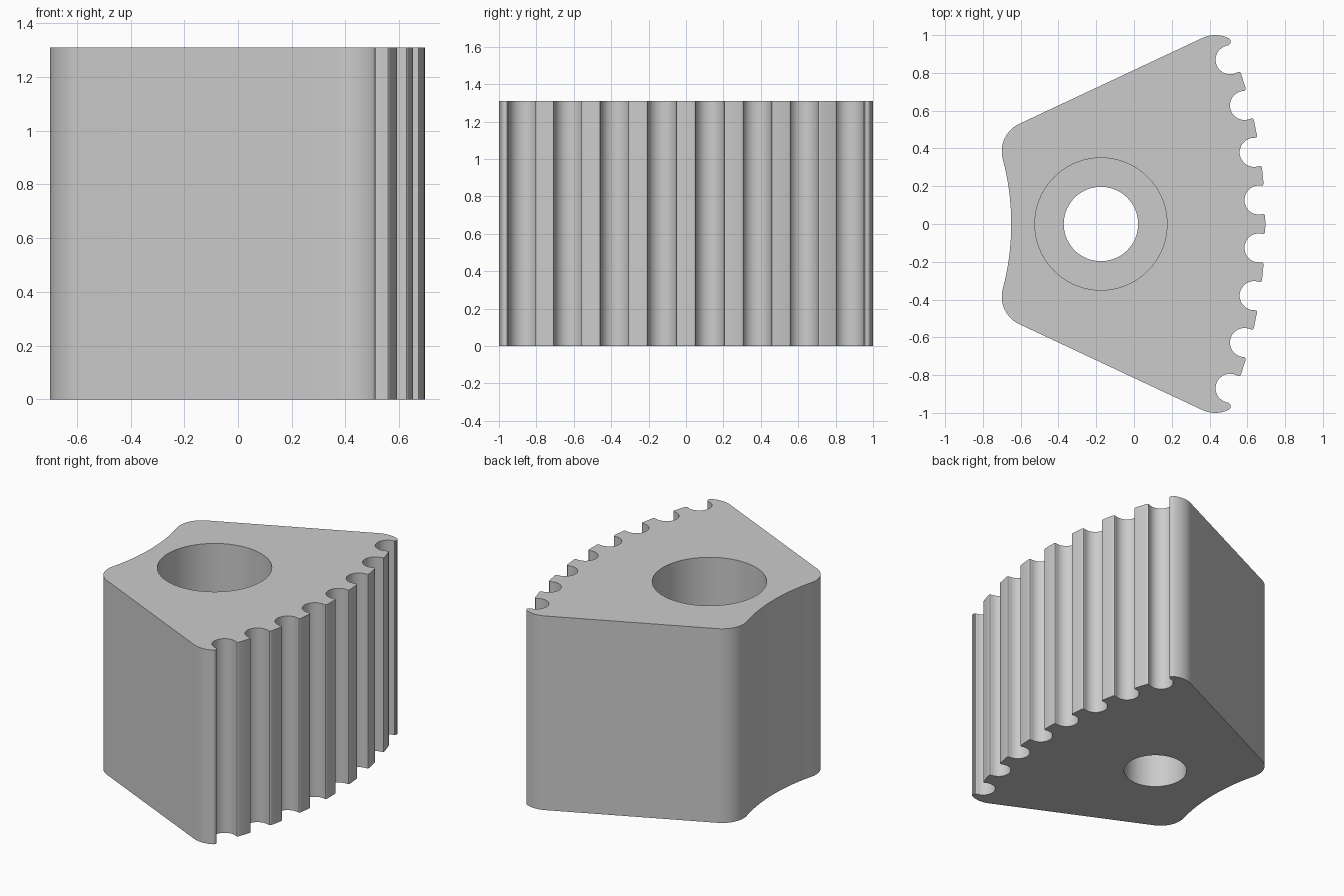
import bpy, bmesh, math
from mathutils import Vector

if "Cube" in bpy.data.objects:
    bpy.data.objects.remove(bpy.data.objects["Cube"], do_unlink=True)

HEIGHT = 1.31
BORE_X = -0.175
FACE_R = 2.53                      # radius of the toothed face
FACE_C = Vector((0.695 - FACE_R, 0))
GROOVE_R, GROOVE_RING, PITCH = 0.077, 2.5, 0.1015
CORNER_R = 0.16


def polar(c, r, a):
    return c + Vector((math.cos(a), math.sin(a))) * r


def arc(c, r, a0, a1, n):
    return [polar(c, r, a0 + (a1 - a0) * i / n) for i in range(n + 1)]


def rounded(p, corner, q, n=4):
    """Soft corner between two points."""
    return [p * (1 - t) ** 2 + corner * 2 * t * (1 - t) + q * t * t
            for t in (i / n for i in range(n + 1))]


def groove(a):
    """Undercut round groove with softened lips, centred on angle a."""
    c = polar(FACE_C, GROOVE_RING, a)
    lip = math.radians(67)
    half = GROOVE_R * math.sin(lip) / FACE_R
    cut = math.radians(85)
    soft = 0.018 / FACE_R
    start = rounded(polar(FACE_C, FACE_R, a - half - soft), polar(c, GROOVE_R, a - lip),
                    polar(c, GROOVE_R, a - cut))
    bowl = arc(c, GROOVE_R, a - cut, a + cut - 2 * math.pi, 20)
    end = rounded(polar(c, GROOVE_R, a + cut), polar(c, GROOVE_R, a + lip),
                  polar(FACE_C, FACE_R, a + half + soft))
    return start + bowl[1:-1] + end


def half_profile():
    pts = [Vector((0.695, 0))]
    for i in range(4):
        pts += groove((i + 0.5) * PITCH)
    # Outer tip, sloping side and back corner
    tip = Vector((0.43, 0.84))
    back = Vector((-0.54, 0.385))
    side = math.atan2(tip.y - back.y, tip.x - back.x) + math.pi / 2
    pts.pop()
    pts += rounded(Vector((0.512, 0.958)), Vector((0.513, 0.98)), polar(tip, CORNER_R, 1.12))
    pts += arc(tip, CORNER_R, 1.2, side, 10)
    # Hollow back, tangent to the back corner
    hollow_r = 1.345
    hollow_c = Vector((-0.65 - hollow_r, 0))
    d = back - hollow_c
    meet = math.atan2(d.y, d.x)
    pts += arc(back, CORNER_R, side, math.pi + meet, 14)
    pts += arc(hollow_c, hollow_r, meet, 0, 12)[1:]
    return pts


def make_object(name, bm):
    bmesh.ops.recalc_face_normals(bm, faces=bm.faces)
    mesh = bpy.data.meshes.new(name)
    bm.to_mesh(mesh)
    bm.free()
    obj = bpy.data.objects.new(name, mesh)
    bpy.context.collection.objects.link(obj)
    return obj


# Toothed block
upper = half_profile()
outline = upper + [Vector((p.x, -p.y)) for p in reversed(upper[1:-1])]
bm = bmesh.new()
base = bm.faces.new([bm.verts.new((p.x, p.y, 0)) for p in outline])
top = bmesh.ops.extrude_face_region(bm, geom=[base])["geom"]
bmesh.ops.translate(bm, vec=(0, 0, HEIGHT),
                    verts=[g for g in top if isinstance(g, bmesh.types.BMVert)])
block = make_object("toothed_block", bm)

# Stepped bore cutter: wide above, narrow below
LEDGE, SIDES = 0.48, 72
bm = bmesh.new()
rings = []
for r, z in ((0.197, -0.1), (0.197, LEDGE), (0.35, LEDGE), (0.35, HEIGHT + 0.1)):
    rings.append([bm.verts.new((BORE_X + p.x, p.y, z))
                  for p in arc(Vector((0, 0)), r, 0, 2 * math.pi, SIDES)[:-1]])
for low, high in zip(rings, rings[1:]):
    for i in range(SIDES):
        j = (i + 1) % SIDES
        bm.faces.new((low[i], low[j], high[j], high[i]))
bm.faces.new(rings[0])
bm.faces.new(rings[-1])
cutter = make_object("bore_cutter", bm)
cutter.hide_render = True

# Cut the bore and remove the cutter
bpy.ops.object.select_all(action="DESELECT")
bpy.context.view_layer.objects.active = block
block.select_set(True)
mod = block.modifiers.new("bore", "BOOLEAN")
mod.object = cutter
mod.operation = "DIFFERENCE"
mod.solver = "EXACT"
bpy.ops.object.modifier_apply(modifier=mod.name)
bpy.data.objects.remove(cutter, do_unlink=True)

# Plain grey
grey = bpy.data.materials.new("plain_grey")
grey.use_nodes = True
colour = (0.6, 0.6, 0.6, 1)
grey.diffuse_color = colour
grey.node_tree.nodes["Principled BSDF"].inputs["Base Color"].default_value = colour
block.data.materials.clear()
block.data.materials.append(grey)
bpy.ops.object.shade_smooth_by_angle(angle=math.radians(35))
